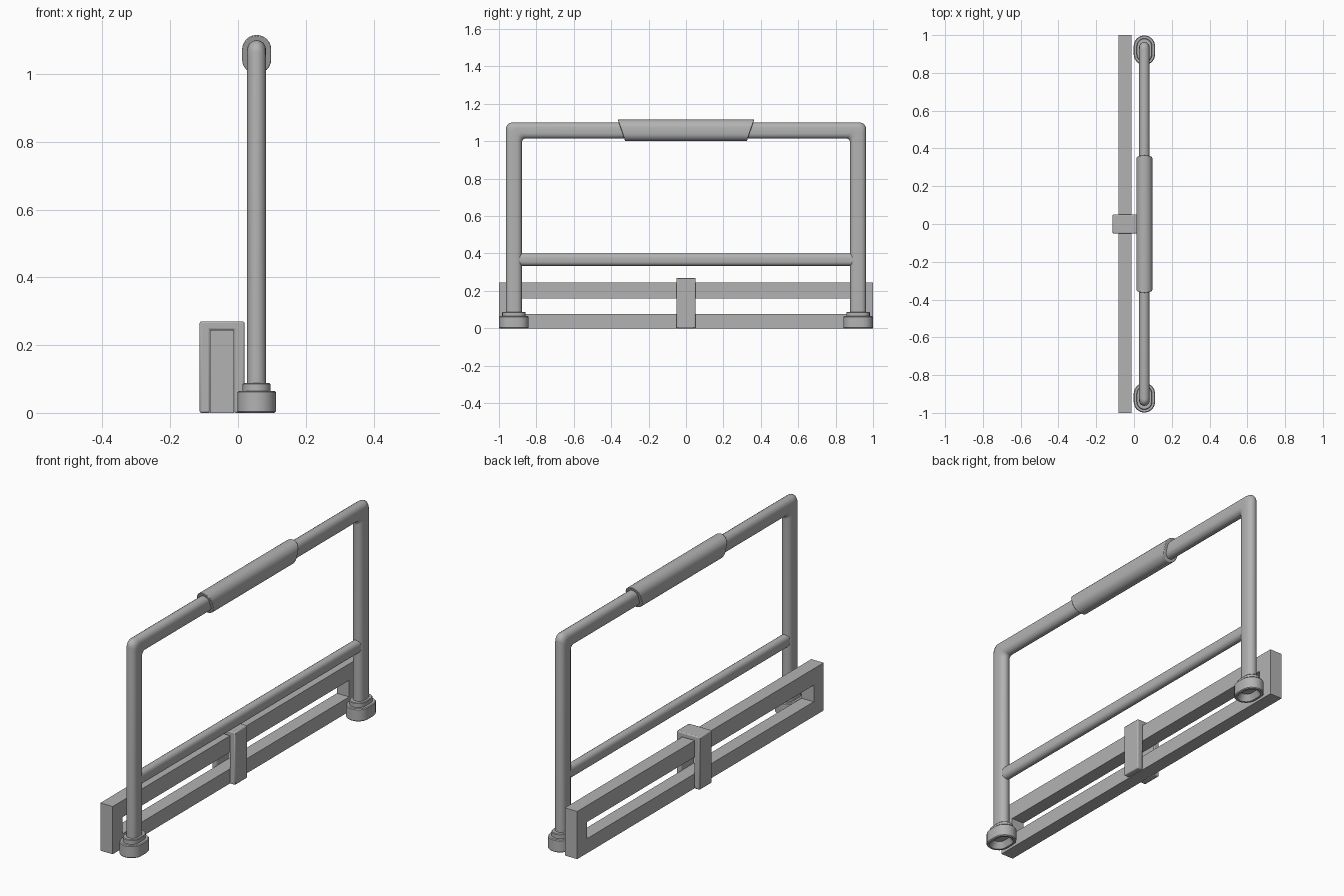
import bpy, bmesh, math
from mathutils import Vector

old = bpy.data.objects.get("Cube")
if old:
    bpy.data.objects.remove(old)

grey = bpy.data.materials.new("plain_grey")
grey.use_nodes = True
colour = (0.45, 0.45, 0.45, 1)
grey.diffuse_color = colour
grey.node_tree.nodes["Principled BSDF"].inputs["Base Color"].default_value = colour

BAR_X = 0.055        # centre plane of the tube hoop
POST_Y = 0.92        # centre of each post
BAR_W, BAR_L = 0.056, 0.086


def stadium(w, l, steps=8):
    """Rounded-end section: w across, l along, as (a, b) pairs."""
    pts = []
    for end in (1, -1):
        for i in range(steps + 1):
            t = math.pi * i / steps
            pts.append((end * w / 2 * math.cos(t),
                        end * (w / 2 * math.sin(t) + (l - w) / 2)))
    return pts


def loft(name, rings, closed=False, bevel=0, smooth=True):
    """Skin a list of rings, capping the ends unless the loop is closed."""
    bm = bmesh.new()
    loops = [[bm.verts.new(p) for p in ring] for ring in rings]
    n = len(loops[0])
    pairs = list(zip(loops, loops[1:]))
    if closed:
        pairs.append((loops[-1], loops[0]))
    else:
        bm.faces.new(loops[0])
        bm.faces.new(loops[-1])
    for a, b in pairs:
        for i in range(n):
            j = (i + 1) % n
            bm.faces.new((a[i], a[j], b[j], b[i]))
    bmesh.ops.recalc_face_normals(bm, faces=bm.faces)
    mesh = bpy.data.meshes.new(name)
    bm.to_mesh(mesh)
    bm.free()
    mesh.materials.append(grey)
    ob = bpy.data.objects.new(name, mesh)
    bpy.context.collection.objects.link(ob)
    if bevel:
        mod = ob.modifiers.new("soft_edges", "BEVEL")
        mod.width, mod.segments = bevel, 2
        mod.limit_method = "ANGLE"
    if smooth:
        bpy.ops.object.select_all(action="DESELECT")
        ob.select_set(True)
        bpy.context.view_layer.objects.active = ob
        bpy.ops.object.shade_smooth_by_angle(angle=math.radians(35))
    return ob


# Tube hoop: section spans an outer and an inner path, each with its own corner radius
def corner(y, z, r, t):
    return Vector((y - r + r * math.cos(t), z - r + r * math.sin(t)))


half = BAR_L / 2
outer, inner = [Vector((POST_Y + half, 0.03))], [Vector((POST_Y - half, 0.03))]
for i in range(7):
    t = math.pi / 2 * i / 6
    outer.append(corner(POST_Y + half, 1.1, 0.035, t))
    inner.append(corner(POST_Y - half, 1.1 - BAR_L, 0.02, t))
for path in (outer, inner):
    path += [Vector((-p.x, p.y)) for p in reversed(path)]
rings = []
for o, i in zip(outer, inner):
    mid, span = (o + i) / 2, (o - i) / BAR_L
    rings.append([(BAR_X + a, mid.x + span.x * b, mid.y + span.y * b)
                  for a, b in stadium(BAR_W, BAR_L)])
loft("tube_hoop", rings)

# Cross rail between the posts
loft("cross_rail", [[(BAR_X + a, y, 0.367 + b) for a, b in stadium(0.045, 0.067)]
                    for y in (-POST_Y + 0.03, POST_Y - 0.03)])

# Grip with slanted ends
loft("grip", [[(BAR_X + a, s * (0.345 + 0.35 * b), 1.058 + b)
               for a, b in stadium(0.086, 0.115, 12)] for s in (-1, 1)], bevel=0.003)

# Feet: recessed underside, wide base, narrower collar
levels = [(0.03, BAR_W, BAR_L), (0.0, 0.085, 0.13), (0.0, 0.106, 0.15),
          (0.004, 0.114, 0.158), (0.061, 0.114, 0.158), (0.065, 0.106, 0.15),
          (0.065, 0.082, 0.126), (0.085, 0.082, 0.126), (0.088, 0.076, 0.12)]
for side, label in ((-1, "front_foot"), (1, "back_foot")):
    loft(label, [[(BAR_X + a, side * POST_Y + b, z) for a, b in stadium(w, l)]
                 for z, w, l in levels])

# Long rectangular base frame, mitred at its corners
corners = []
for s, top in ((-1, 0), (1, 0), (1, 1), (-1, 1)):
    out = (s, 0.245 * top)
    inn = (s * 0.92, 0.16 if top else 0.075)
    corners.append([(-0.082, *out), (-0.012, *out), (-0.012, *inn), (-0.082, *inn)])
loft("base_frame", corners, closed=True, smooth=False)

# Saddle clip: an upside-down U over the middle of the frame
left, right, roof = -0.113, 0.019, 0.27
u_shape = [(left, 0), (left, roof), (right, roof), (right, 0),
           (-0.012, 0), (-0.012, 0.245), (-0.082, 0.245), (-0.082, 0)]
loft("saddle_clip", [[(x, y, z) for x, z in u_shape] for y in (-0.051, 0.051)],
     bevel=0.005)
